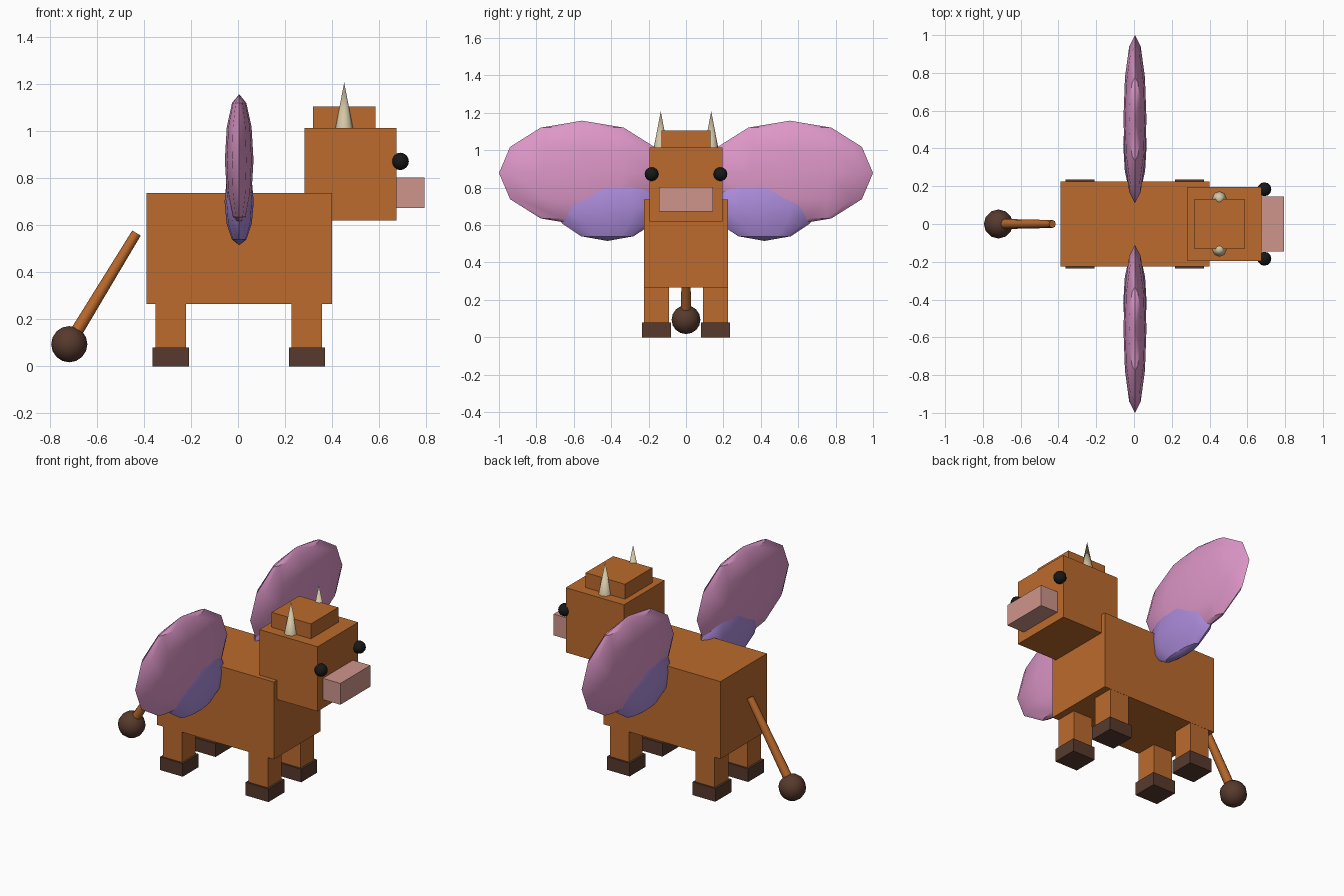
import bpy
from math import radians
from mathutils import Vector

cube = bpy.data.objects.get("Cube")
if cube:
    bpy.data.objects.remove(cube, do_unlink=True)


def material(name, r, g, b):
    m = bpy.data.materials.new(name)
    m.use_nodes = True
    m.diffuse_color = (r, g, b, 1)
    bsdf = next(n for n in m.node_tree.nodes if n.type == 'BSDF_PRINCIPLED')
    bsdf.inputs["Base Color"].default_value = (r, g, b, 1)
    bsdf.inputs["Roughness"].default_value = 0.8
    return m


orange = material("orange_hide", 0.50, 0.145, 0.026)
brown = material("dark_brown", 0.095, 0.042, 0.026)
pink = material("wing_pink", 0.73, 0.31, 0.58)
purple = material("wing_purple", 0.41, 0.26, 0.70)
rose = material("muzzle_rose", 0.62, 0.30, 0.26)
bone = material("horn_bone", 0.66, 0.57, 0.38)
black = material("eye_black", 0.009, 0.009, 0.009)


def finish(name, mat, smooth=None):
    ob = bpy.context.object
    ob.name = ob.data.name = name
    ob.data.materials.append(mat)
    if smooth:
        bpy.ops.object.shade_smooth_by_angle(angle=radians(smooth))
    return ob


def box(name, mat, xs, ys, zs):
    spans = (xs, ys, zs)
    bpy.ops.mesh.primitive_cube_add(size=1, location=[(a + b) / 2 for a, b in spans])
    bpy.context.object.scale = [b - a for a, b in spans]
    bpy.ops.object.transform_apply(location=False, rotation=False, scale=True)
    return finish(name, mat)


def ball(name, mat, loc, radii, rings=8, smooth=30):
    bpy.ops.mesh.primitive_uv_sphere_add(segments=12, ring_count=rings, radius=1, location=loc)
    bpy.context.object.scale = radii
    bpy.ops.object.transform_apply(location=False, rotation=False, scale=True)
    return finish(name, mat, smooth)


def rod(name, mat, start, end, r1, r2):
    a, b = Vector(start), Vector(end)
    bpy.ops.mesh.primitive_cone_add(vertices=8, radius1=r1, radius2=r2, depth=(b - a).length,
                                    location=(a + b) / 2)
    bpy.context.object.rotation_euler = (b - a).to_track_quat('Z', 'Y').to_euler()
    return finish(name, mat, 50)


# Torso and blocky head
box("body", orange, (-0.39, 0.40), (-0.225, 0.225), (0.265, 0.737))
box("head", orange, (0.282, 0.675), (-0.196, 0.196), (0.62, 1.015))
box("hair_tuft", orange, (0.32, 0.585), (-0.132, 0.132), (1.01, 1.106))
box("muzzle", rose, (0.67, 0.793), (-0.145, 0.145), (0.673, 0.803))

# Paired parts on both flanks
for side, s in (("left", 1), ("right", -1)):
    ball(f"{side}_eye", black, (0.69, s * 0.184, 0.872), (0.037,) * 3)
    rod(f"{side}_horn", bone, (0.452, s * 0.135, 1.01), (0.452, s * 0.135, 1.208), 0.038, 0)
    ball(f"{side}_upper_wing", pink, (0.005, s * 0.555, 0.878), (0.061, 0.445, 0.28), 6)
    ball(f"{side}_lower_wing", purple, (0.005, s * 0.42, 0.70), (0.062, 0.28, 0.185), 6)
    for end, x in (("front", 0.293), ("rear", -0.286)):
        y = s * 0.158
        box(f"{end}_{side}_leg", orange, (x - 0.065, x + 0.065), (y - 0.066, y + 0.066), (0.07, 0.27))
        box(f"{end}_{side}_hoof", brown, (x - 0.077, x + 0.077), (y - 0.077, y + 0.077), (0, 0.08))

# Tail with a round tuft
rod("tail", orange, (-0.70, 0, 0.126), (-0.432, 0, 0.567), 0.027, 0.021)
ball("tail_tuft", brown, (-0.718, 0, 0.094), (0.077,) * 3)
